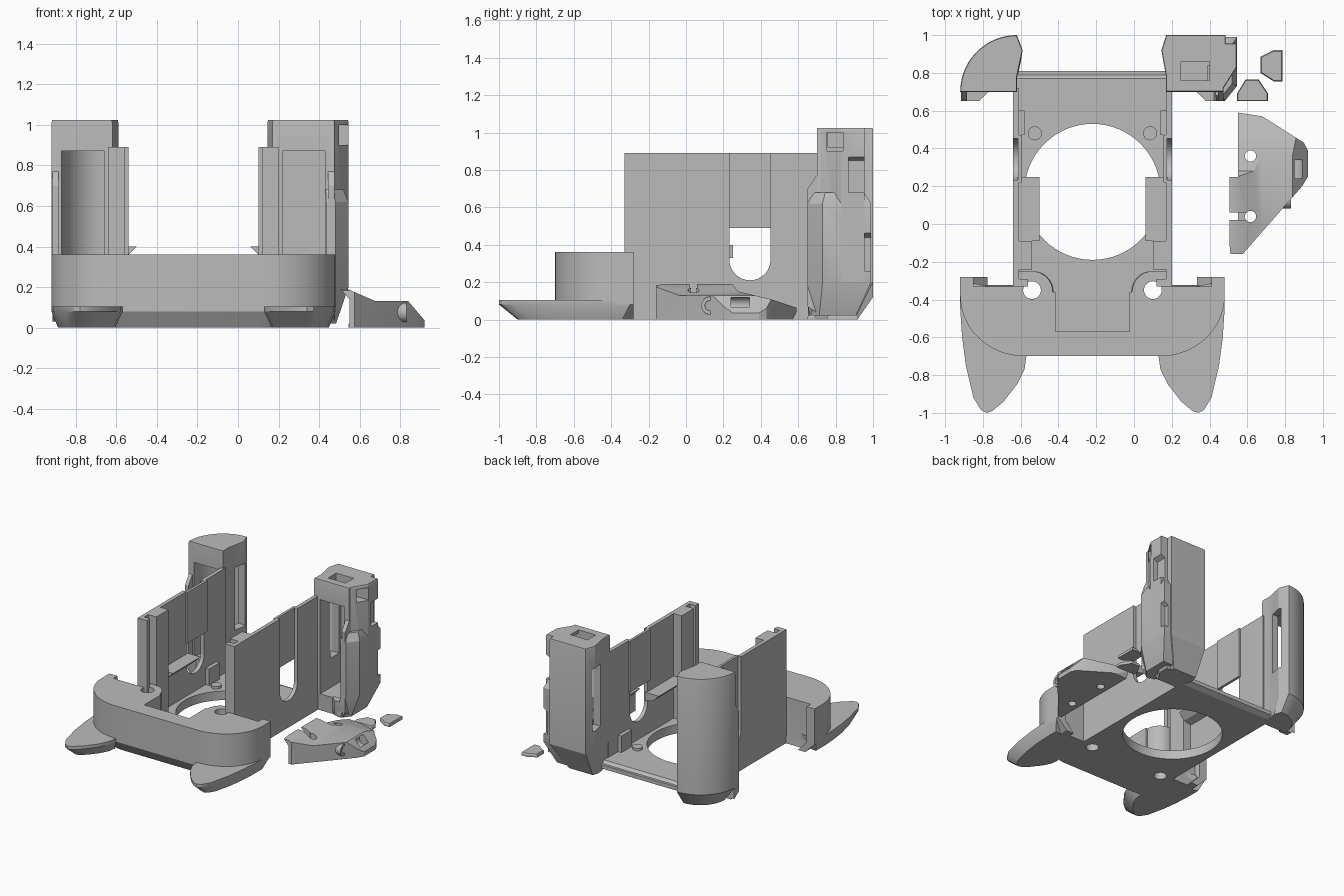
import bpy, bmesh, math
from mathutils import Vector

cube = bpy.data.objects.get("Cube")
if cube:
    bpy.data.objects.remove(cube, do_unlink=True)

C = -0.22  # mirror plane of the main frame
SIDES = ((1, "left"), (-1, "right"))
grey = bpy.data.materials.new("plain_grey")
grey.use_nodes = True
grey.diffuse_color = (0.5, 0.5, 0.5, 1)
grey.node_tree.nodes["Principled BSDF"].inputs["Base Color"].default_value = (0.5, 0.5, 0.5, 1)


def loft(name, rings, axis="z"):
    """Join equal outlines [(points, level), ...] along an axis and cap the ends."""
    place = {"z": lambda a, b, c: (a, b, c), "x": lambda a, b, c: (c, a, b),
             "y": lambda a, b, c: (a, c, b)}[axis]
    bm = bmesh.new()
    loops = [[bm.verts.new(place(a, b, level)) for a, b in pts] for pts, level in rings]
    n = len(loops[0])
    bm.faces.new(loops[0])
    bm.faces.new(loops[-1])
    for low, high in zip(loops, loops[1:]):
        for i in range(n):
            j = (i + 1) % n
            bm.faces.new((low[i], low[j], high[j], high[i]))
    bmesh.ops.recalc_face_normals(bm, faces=bm.faces)
    mesh = bpy.data.meshes.new(name)
    bm.to_mesh(mesh)
    bm.free()
    mesh.materials.append(grey)
    ob = bpy.data.objects.new(name, mesh)
    bpy.context.collection.objects.link(ob)
    return ob


def prism(name, pts, lo, hi, axis="z"):
    return loft(name, [(pts, lo), (pts, hi)], axis)


def box(name, x0, x1, y0, y1, z0, z1):
    return prism(name, [(x0, y0), (x1, y0), (x1, y1), (x0, y1)], z0, z1)


def arc(cx, cy, rx, ry, a0, a1, n=12):
    angles = [math.radians(a0 + (a1 - a0) * i / n) for i in range(n + 1)]
    return [(cx + rx * math.cos(a), cy + ry * math.sin(a)) for a in angles]


def disc(cx, cy, r, n=32):
    return arc(cx, cy, r, r, 0, 360, n)[:-1]


def shrink(pts, cx, cy, s):
    return [(cx + (x - cx) * s, cy + (y - cy) * s) for x, y in pts]


def shift(pts, s=1):
    return [(C + s * u, y) for u, y in pts]


def mirrored(half):
    return shift(half) + shift(half[::-1], -1)


def boolean(ob, cutters, operation="DIFFERENCE"):
    bpy.context.view_layer.objects.active = ob
    for cutter in cutters:
        cutter.hide_render = True
        mod = ob.modifiers.new("cut", "BOOLEAN")
        mod.operation = operation
        mod.solver = "EXACT"
        mod.object = cutter
        bpy.ops.object.modifier_apply(modifier=mod.name)
        bpy.data.objects.remove(cutter, do_unlink=True)


def screw_holes():
    return [prism("cutter", disc(C + s * 0.32, -0.35, 0.047), -0.1, 0.5) for s, _ in SIDES]


# Floor plate with the large round opening and a bevelled rear edge
floor = prism("floor_plate", [(-0.5, 0), (0.77, 0), (0.81, 0.02), (0.81, 0.05),
                              (0.79, 0.05), (0.77, 0.07), (-0.5, 0.07)],
              C - 0.42, C + 0.42, "x")
boolean(floor, [prism("cutter", disc(C, 0.17, 0.36, 64), -0.1, 0.2)] + screw_holes())

# Front bumper: screw bosses at the back, rounded front corners, open pocket
half = (arc(0.32, -0.36, 0.11, 0.11, 180, 90, 8) +
        [(0.42, -0.25), (0.42, -0.33), (0.63, -0.33), (0.63, -0.28), (0.70, -0.28)] +
        arc(0.36, -0.38, 0.34, 0.32, 0, -90, 16))
outline = mirrored(half)
bumper = loft("front_bumper", [(shrink(outline, C, -0.28, 0.88), 0), (outline, 0.08), (outline, 0.36)])
boolean(bumper, [box("cutter", C - 0.195, C + 0.195, -0.57, -0.2, 0.07, 0.5)] + screw_holes())

fin = [(0.70, -0.30), (0.70, -0.45), (0.69, -0.6), (0.67, -0.75), (0.63, -0.92), (0.59, -0.985),
       (0.56, -1.0), (0.53, -0.99), (0.47, -0.94), (0.40, -0.85), (0.36, -0.77), (0.35, -0.70),
       (0.45, -0.5), (0.55, -0.33)]

for s, side in SIDES:
    # Flat fins in front of the bumper
    pts = shift(fin, s)
    loft(side + "_fin", [(shrink(pts, C + s * 0.54, -0.5, 0.8), 0), (pts, 0.08), (pts, 0.105)])

    def span(a, b):
        return sorted((C + s * a, C + s * b))

    # Side wall with a round-bottomed slot
    wall = box(side + "_wall", *span(0.39, 0.42), -0.33, 0.72, 0, 0.89)
    slot = arc(0.342, 0.32, 0.11, 0.11, 180, 360, 16) + [(0.452, 1), (0.232, 1)]
    boolean(wall, [prism("cutter", slot, *span(0.3, 0.5), "x")])
    box(side + "_slot_panel", *span(0.375, 0.395), 0.22, 0.47, 0.49, 0.89)
    box(side + "_rib", *span(0.32, 0.395), -0.24, -0.09, 0.05, 0.89)
    box(side + "_front_post", *span(0.34, 0.395), -0.33, -0.29, 0.05, 0.89)
    prism(side + "_shelf", shift([(0.28, 0.40), (0.40, 0.40), (0.40, 0.33), (0.33, 0.35)], s),
          -0.09, 0.25, "y")
    box(side + "_wall_foot", *span(0.36, 0.40), 0.47, 0.60, 0.05, 0.2)
    prism(side + "_stud", disc(C + s * 0.305, 0.48, 0.037, 24), 0.06, 0.09)

# Rear right-hand tower, quarter-round and hollow
round_plan = [(-0.62, 1.0)] + arc(-0.62, 0.70, 0.30, 0.30, 92, 180, 20) + [
    (-0.62, 0.70), (-0.62, 0.78), (-0.59, 0.92)]
round_tower = loft("right_rear_tower", [(shrink(round_plan, -0.62, 0.72, 0.7), 0),
                                        (round_plan, 0.12), (round_plan, 1.01),
                                        (shrink(round_plan, -0.72, 0.8, 0.98), 1.025)])
hollow = [(-0.87, 0.6)] + arc(-0.66, 0.72, 0.21, 0.24, 180, 90, 10) + [(-0.66, 0.6)]
boolean(round_tower, [prism("cutter", hollow, 0.13, 0.87),
                      box("cutter", -0.7, -0.5, 0.83, 0.94, 0.36, 0.85)])

# Rear left-hand tower, angular with side notches and a socket on top
plan = [(0.17, 1.0), (0.485, 1.0), (0.485, 0.955), (0.545, 0.955), (0.545, 0.83),
        (0.475, 0.72), (0.475, 0.70), (0.17, 0.70), (0.17, 0.78), (0.145, 0.92)]
tower = loft("left_rear_tower", [(shrink(plan, 0.19, 0.72, 0.65), 0), (plan, 0.2),
                                 (plan, 1.015), (shrink(plan, 0.33, 0.85, 0.98), 1.025)])
boolean(tower, [box("cutter", 0.22, 0.43, 0.6, 0.96, 0.13, 0.87),
                box("cutter", 0.1, 0.25, 0.83, 0.94, 0.36, 0.85),
                box("cutter", 0.25, 0.40, 0.76, 0.86, 0.92, 1.2),
                box("cutter", 0.39, 0.6, 0.755, 0.84, 0.9, 1.0)])

# Outer lower shell of the angular tower
shell = [(0.435, 0.65), (0.48, 0.65), (0.545, 0.73), (0.545, 0.99), (0.435, 0.99)]
lower = loft("tower_lower_shell", [(shrink(shell, 0.3, 0.66, 0.75), 0.02), (shell, 0.2),
                                   (shell, 0.62), (shrink(shell, 0.42, 0.8, 0.8), 0.68)])
boolean(lower, [prism("cutter", [(0.51, 0.26), (0.6, 0.26), (0.6, 0.5), (0.51, 0.44)],
                      0.87, 1.1, "y"),
                prism("cutter", disc(0.865, 0.52, 0.028, 20), 0.5, 0.6, "x")])
boolean(tower, [prism("cutter", [(0.51, 0.68), (0.6, 0.68), (0.6, 0.9), (0.51, 0.85)],
                      0.87, 1.1, "y")])

# Narrow strips beside the tower openings
for s, side in SIDES:
    x0, x1 = sorted((C + s * 0.665, C + s * 0.695))
    prism(side + "_tower_strip", [(0.65, 0.07), (0.71, 0.03), (0.71, 0.78), (0.69, 0.76), (0.65, 0.70)],
          x0, x1, "x")
    foot = shift([(0.55, 0.70), (0.60, 0.65), (0.695, 0.65), (0.695, 0.71), (0.55, 0.71)], s)
    loft(side + "_tower_foot", [(shrink(foot, C + s * 0.55, 0.71, 0.8), 0.02), (foot, 0.08), (foot, 0.14)])

# Loose cover beside the frame: plan shape trimmed by its front and side profiles
cover = prism("loose_cover", [(0.505, -0.16), (0.575, -0.16), (0.89, 0.2), (0.92, 0.25), (0.92, 0.39),
                              (0.90, 0.43), (0.68, 0.57), (0.55, 0.59), (0.55, 0.25), (0.505, 0.25)],
              0, 0.25)
front_profile = [(0.55, -0.1), (0.55, 0.14), (0.505, 0.19), (0.54, 0.19), (0.68, 0.13), (0.84, 0.13),
                 (0.925, 0.03), (0.925, -0.1)]
side_profile = [(-0.2, -0.1), (-0.2, 0.18), (0, 0.2), (0.24, 0.2), (0.28, 0.15), (0.45, 0.11),
                (0.60, 0.06), (0.52, -0.1)]
boolean(cover, [prism("cutter", front_profile, -0.3, 0.7, "y"),
                prism("cutter", side_profile, 0.4, 1.0, "x")], "INTERSECT")
boolean(cover, [prism("cutter", disc(0.617, 0.36, 0.03, 24), -0.1, 0.3),
                prism("cutter", disc(0.617, 0.04, 0.03, 24), -0.1, 0.3),
                prism("cutter", disc(0.855, 0.08, 0.04, 24), 0.24, 0.34, "y"),
                box("cutter", 0.45, 0.59, 0.02, 0.06, 0.08, 0.3)])
tube = prism("cover_screw_tube", disc(0.13, 0.075, 0.048, 24), 0.68, 0.83, "x")
boolean(tube, [prism("cutter", disc(0.13, 0.075, 0.028, 24), 0.77, 0.9, "x")])

# Two small loose caps
caps = [[(0.545, 0.65), (0.71, 0.65), (0.71, 0.69), (0.66, 0.765), (0.59, 0.765), (0.545, 0.69)],
        [(0.67, 0.80), (0.74, 0.755), (0.785, 0.755), (0.785, 0.92), (0.74, 0.92), (0.67, 0.885)]]
for i, pts in enumerate(caps):
    cx, cy = Vector([sum(c) / len(pts) for c in zip(*pts)])
    loft("loose_cap_%d" % (i + 1), [(pts, 0), (pts, 0.015), (shrink(pts, cx, cy, 0.93), 0.025)])

# Smooth the round surfaces, keep the edges sharp
for ob in bpy.context.collection.objects:
    if ob.type == "MESH" and grey.name in ob.data.materials:
        bpy.ops.object.select_all(action="DESELECT")
        ob.select_set(True)
        bpy.context.view_layer.objects.active = ob
        bpy.ops.object.shade_smooth_by_angle(angle=math.radians(25))
